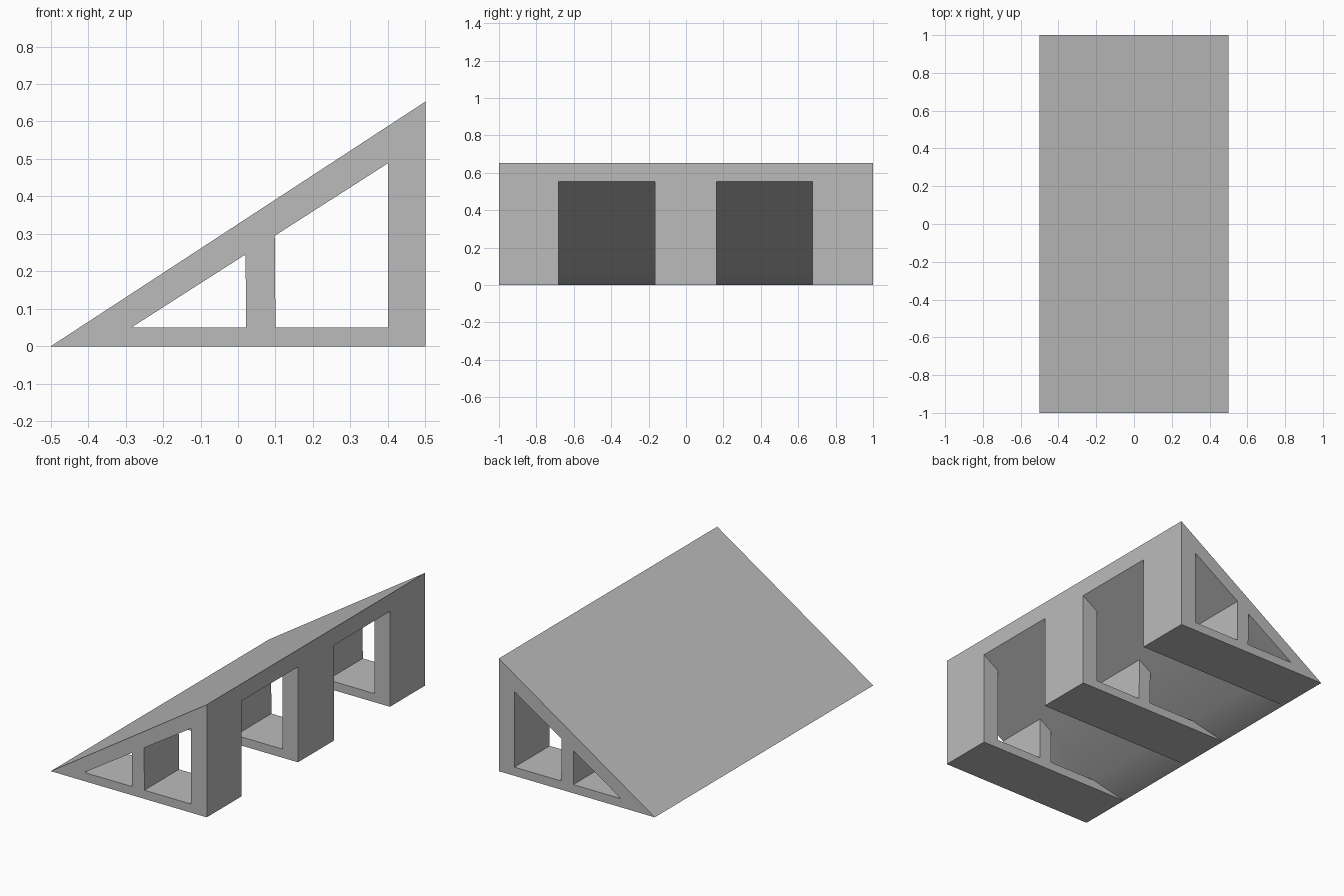
import bpy, bmesh, math

if "Cube" in bpy.data.objects:
    bpy.data.objects.remove(bpy.data.objects["Cube"])

grey = bpy.data.materials.new("plain_grey")
grey.use_nodes = True
tone = (0.5, 0.5, 0.5, 1)
grey.diffuse_color = tone
grey.node_tree.nodes["Principled BSDF"].inputs["Base Color"].default_value = tone


def under(x):
    """Height of the deck's sloping underside."""
    return 0.05 + 0.64 * (x + 0.285)


# Named corners of the side profile (x, z)
P = {
    "tip": (-0.5, 0), "toe": (-0.285, 0.05), "heel": (0.5, 0), "peak": (0.5, 0.653),
    "mid_a": (0.022, 0.05), "mid_b": (0.1, 0.05), "back": (0.4, 0.05),
    "mid_a_top": (0.02, under(0.02)), "mid_b_top": (0.098, under(0.098)),
    "back_top": (0.4, under(0.4)), "lip": (0.5, under(0.5)),
}
deck = "tip toe mid_a_top mid_b_top back_top lip peak".split()
frame = ["tip heel back mid_b mid_a toe".split(),       # base bar
         "heel lip back_top back".split(),              # tall post
         "mid_a mid_b mid_b_top mid_a_top".split()]     # middle post
stations = [-1, -0.683, -0.165, 0.163, 0.677, 1]        # ribs and open bays in turn

# Extrude every cell; a wall shared by two cells cancels out
walls = {}


def toggle(corners):
    key = frozenset(corners)
    if key in walls:
        del walls[key]
    else:
        walls[key] = corners


for bay in range(len(stations) - 1):
    cells = [deck] + (frame if bay % 2 == 0 else [])
    for cell in cells:
        for end in (bay, bay + 1):
            toggle([(n, end) for n in cell])
        for a, b in zip(cell, cell[1:] + cell[:1]):
            toggle([(a, bay), (b, bay), (b, bay + 1), (a, bay + 1)])

bm = bmesh.new()
verts = {}
for corners in walls.values():
    for n, s in corners:
        if (n, s) not in verts:
            x, z = P[n]
            verts[n, s] = bm.verts.new((x, stations[s], z))
    bm.faces.new([verts[c] for c in corners])
bmesh.ops.recalc_face_normals(bm, faces=bm.faces)

mesh = bpy.data.meshes.new("ramp")
bm.to_mesh(mesh)
bm.free()
mesh.materials.append(grey)
ramp = bpy.data.objects.new("ramp", mesh)
bpy.context.collection.objects.link(ramp)

# Soften only the shallow bend under the toe
bpy.context.view_layer.objects.active = ramp
ramp.select_set(True)
bpy.ops.object.shade_smooth_by_angle(angle=math.radians(30))
